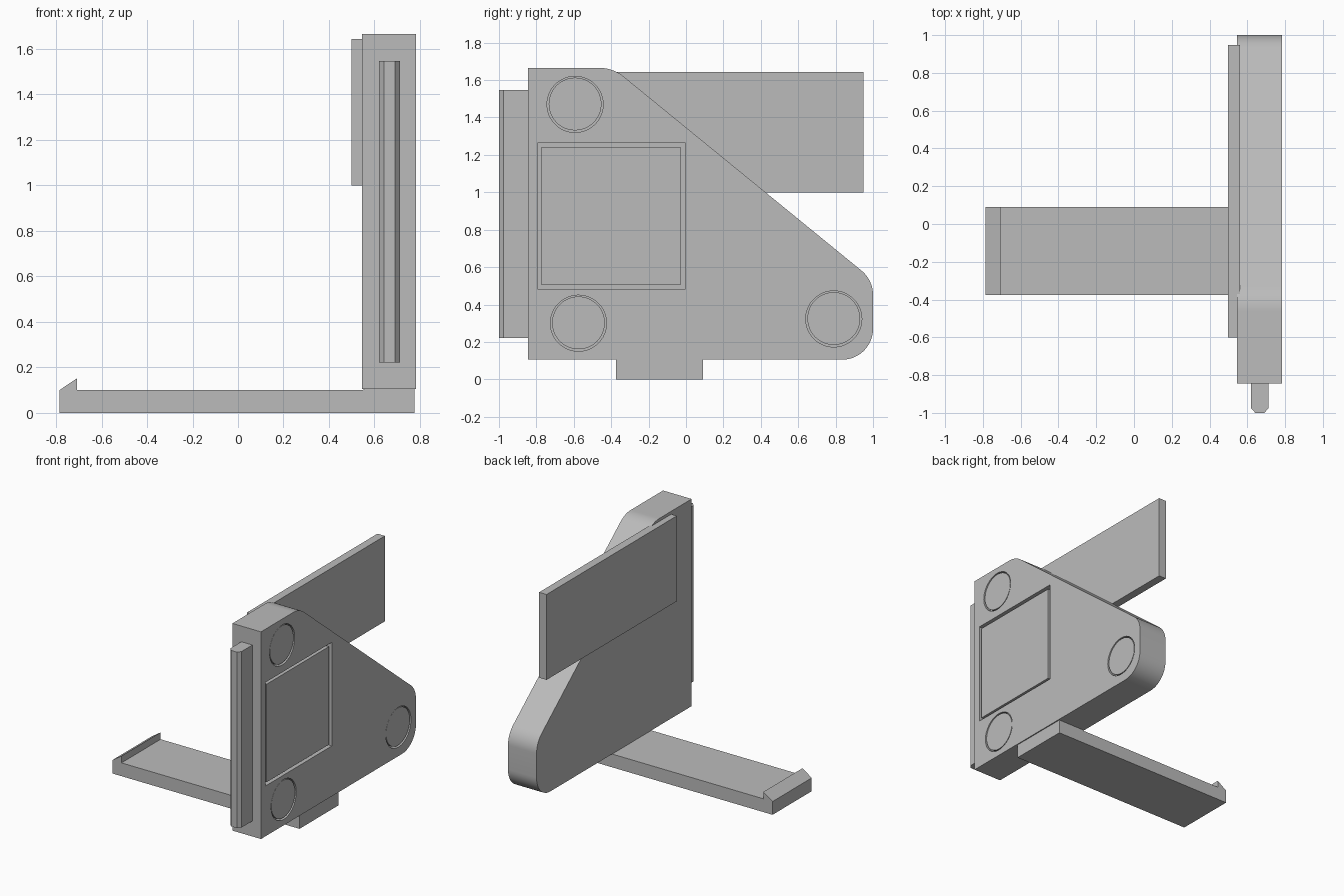
import bpy, bmesh, math
from mathutils import Vector, Matrix

old = bpy.data.objects.get("Cube")
if old:
    bpy.data.objects.remove(old, do_unlink=True)

grey = bpy.data.materials.new("plain_grey")
grey.use_nodes = True
grey.diffuse_color = (0.5, 0.5, 0.5, 1)
grey.node_tree.nodes["Principled BSDF"].inputs["Base Color"].default_value = (0.5, 0.5, 0.5, 1)


def make_object(name, bm):
    bmesh.ops.recalc_face_normals(bm, faces=bm.faces[:])
    mesh = bpy.data.meshes.new(name)
    bm.to_mesh(mesh)
    bm.free()
    mesh.materials.append(grey)
    ob = bpy.data.objects.new(name, mesh)
    bpy.context.collection.objects.link(ob)
    return ob


def prism(name, points, offset):
    """Extrude a closed 3D outline along an offset."""
    bm = bmesh.new()
    face = bm.faces.new([bm.verts.new(p) for p in points])
    top = bmesh.ops.extrude_face_region(bm, geom=[face])
    verts = [v for v in top["geom"] if isinstance(v, bmesh.types.BMVert)]
    bmesh.ops.translate(bm, verts=verts, vec=Vector(offset))
    return make_object(name, bm)


def box(name, low, high):
    low, high = Vector(low), Vector(high)
    bm = bmesh.new()
    bmesh.ops.create_cube(bm, size=1, matrix=Matrix.Translation((low + high) / 2)
                          @ Matrix.Diagonal((*(high - low), 1)))
    return make_object(name, bm)


def disc(name, x0, x1, y, z, radius):
    bm = bmesh.new()
    bmesh.ops.create_cone(bm, cap_ends=True, segments=48, radius1=radius, radius2=radius,
                          depth=x1 - x0, matrix=Matrix.Translation(((x0 + x1) / 2, y, z))
                          @ Matrix.Rotation(math.pi / 2, 4, "Y"))
    return make_object(name, bm)


def fillet(corners, steps=12):
    """Round each (y, z, radius) corner of an outline."""
    out = []
    for i, (y, z, r) in enumerate(corners):
        p = Vector((y, z))
        if r == 0:
            out.append(p)
            continue
        a = (Vector(corners[i - 1][:2]) - p).normalized()
        b = (Vector(corners[(i + 1) % len(corners)][:2]) - p).normalized()
        half = a.angle(b) / 2
        centre = p + (a + b).normalized() * r / math.sin(half)
        start = p + a * r / math.tan(half) - centre
        end = p + b * r / math.tan(half) - centre
        turn = start.angle(end)
        for k in range(steps + 1):
            t = k / steps
            out.append(centre + (start * math.sin((1 - t) * turn)
                                 + end * math.sin(t * turn)) / math.sin(turn))
    return out


def smooth(ob):
    bpy.ops.object.select_all(action="DESELECT")
    ob.select_set(True)
    bpy.context.view_layer.objects.active = ob
    bpy.ops.object.shade_smooth_by_angle(angle=math.radians(30))


# Main side plate with rounded corners
BACK, FACE = 0.545, 0.783
outline = fillet([(-0.845, 0.105, 0), (1.0, 0.105, 0.165), (1.0, 0.531, 0.17),
                  (-0.39, 1.665, 0.2), (-0.845, 1.665, 0)])
plate = prism("side_plate", [(BACK, p.x, p.y) for p in outline], (FACE - BACK, 0, 0))

# Pockets in the outer face, each filled by a slightly smaller insert
FLOOR, INSERT = FACE - 0.04, FACE - 0.004
cutters = []
for place, y, z in (("upper", -0.593, 1.47), ("lower", -0.575, 0.3), ("rear", 0.79, 0.323)):
    cutters.append(disc("pocket_cutter", FLOOR, FACE + 0.05, y, z, 0.15))
    smooth(disc(place + "_round_insert", FLOOR - 0.01, INSERT, y, z + 0.002, 0.141))
cutters.append(box("pocket_cutter", (FLOOR, -0.793, 0.484), (FACE + 0.05, -0.002, 1.264)))
box("square_insert", (FLOOR - 0.01, -0.773, 0.504), (INSERT, -0.03, 1.242))

for cutter in cutters:
    mod = plate.modifiers.new("pocket", "BOOLEAN")
    mod.operation, mod.solver, mod.object = "DIFFERENCE", "EXACT", cutter
    bpy.context.view_layer.objects.active = plate
    bpy.ops.object.modifier_apply(modifier=mod.name)
    bpy.data.objects.remove(cutter, do_unlink=True)
smooth(plate)

# Chamfered rail on the front edge
rail = [(0.62, -0.83), (0.62, -0.975), (0.642, -1.0), (0.69, -1.0), (0.712, -0.975), (0.712, -0.83)]
prism("front_rail", [(x, y, 0.222) for x, y in rail], (0, 0, 1.325))

# Flat panel on the inner side, reaching past the back
box("inner_panel", (0.498, -0.602, 1.0), (0.56, 0.948, 1.643))

# Bottom arm with a hooked end
arm = [(-0.785, 0), (0.775, 0), (0.775, 0.106), (0.56, 0.106), (0.545, 0.1),
       (-0.708, 0.1), (-0.708, 0.152), (-0.785, 0.1)]
prism("hooked_arm", [(x, -0.375, z) for x, z in arm], (0, 0.466, 0))
